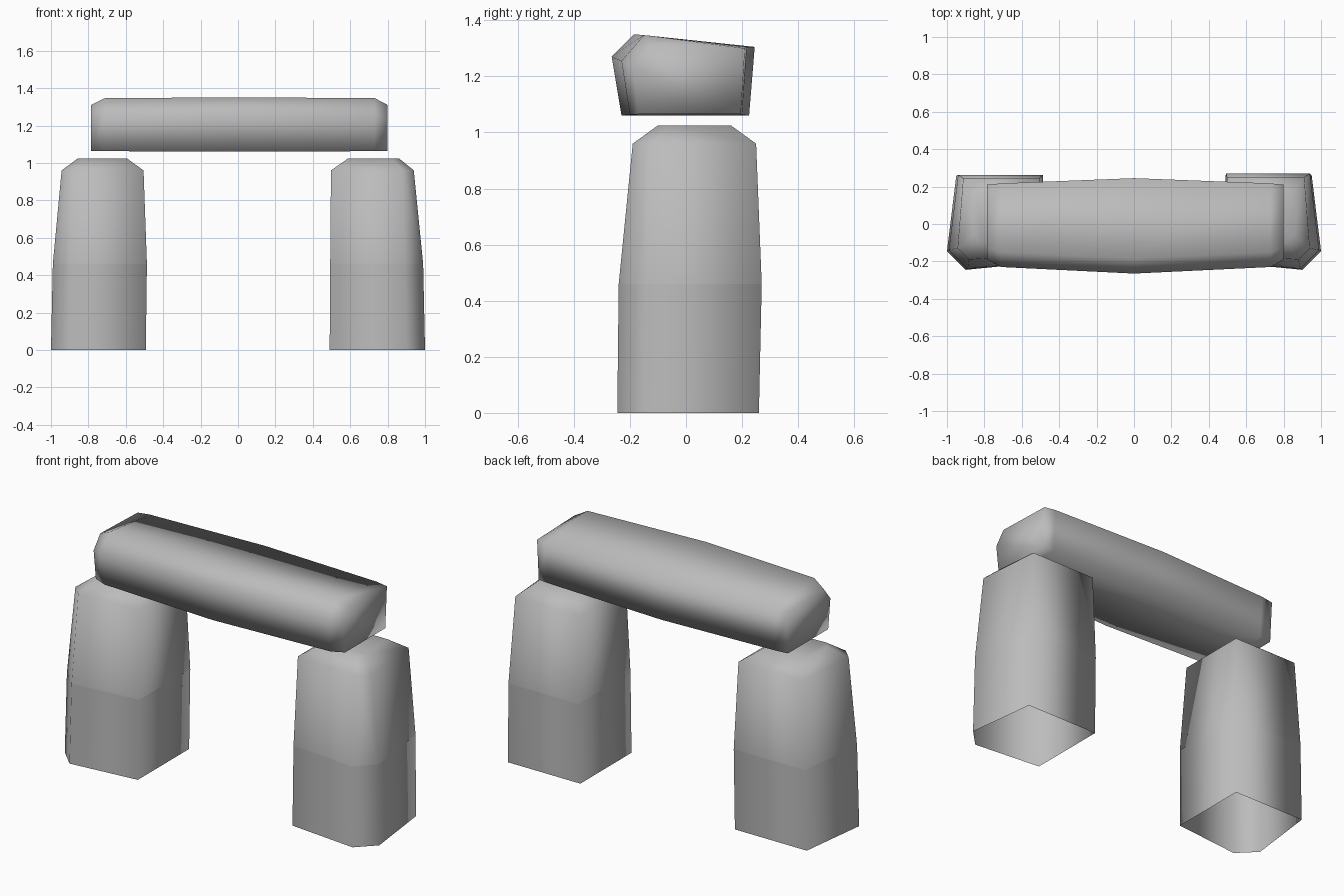
import bpy, bmesh

cube = bpy.data.objects.get("Cube")
if cube:
    bpy.data.objects.remove(cube, do_unlink=True)

stone = bpy.data.materials.new("grey_stone")
stone.use_nodes = True
grey = (0.5, 0.5, 0.5, 1)
stone.diffuse_color = grey
stone.node_tree.nodes["Principled BSDF"].inputs["Base Color"].default_value = grey


def loft(name, rings, cap_start, crease=None):
    """Skin a row of matching rings, cap the end and shade smooth."""
    bm = bmesh.new()
    rows = [[bm.verts.new(p) for p in ring] for ring in rings]
    n = len(rows[0])
    for a, b in zip(rows, rows[1:]):
        for i in range(n):
            j = (i + 1) % n
            bm.faces.new((a[i], a[j], b[j], b[i]))
    bm.faces.new(rows[-1])
    if cap_start:
        bm.faces.new(rows[0][::-1])
    bmesh.ops.recalc_face_normals(bm, faces=bm.faces)
    for f in bm.faces:
        f.smooth = True
    if crease is not None:
        for i in range(n):
            bm.edges.get((rows[crease][i], rows[crease][(i + 1) % n])).smooth = False
    mesh = bpy.data.meshes.new(name)
    bm.to_mesh(mesh)
    bm.free()
    mesh.materials.append(stone)
    obj = bpy.data.objects.new(name, mesh)
    bpy.context.collection.objects.link(obj)
    return obj


def upright(name, side, levels):
    """Tapering five-sided stone, open underneath, outer front corner cut."""
    rings = []
    for z, inner, outer, front, back, cut in levels:
        rings.append([(side * x, y, z) for x, y in (
            (inner, back), (outer - cut * 0.5, back), (outer, front + cut),
            (outer - cut, front), (inner, front + cut * 0.4))])
    return loft(name, rings, False, crease=1)


# Upright stones: height, inner x, outer x, front y, back y, corner cut
upright("left_upright", 1, [
    (0, 0.49, 1.0, -0.245, 0.26, 0.1), (0.46, 0.493, 0.99, -0.24, 0.27, 0.1),
    (0.96, 0.497, 0.94, -0.19, 0.25, 0.06), (1.025, 0.59, 0.86, -0.1, 0.16, 0.04)])
upright("right_upright", -1, [
    (0, 0.493, 1.0, -0.245, 0.26, 0.1), (0.46, 0.487, 0.99, -0.24, 0.262, 0.1),
    (0.96, 0.505, 0.943, -0.19, 0.245, 0.06), (1.025, 0.595, 0.855, -0.1, 0.16, 0.04)])

# Lintel: cross-sections (y, z) for the middle, shoulders and ends
middle = [(-0.23, 1.06), (-0.265, 1.27), (-0.185, 1.35), (0.245, 1.305), (0.225, 1.06)]
shoulder = [(-0.2, 1.063), (-0.23, 1.255), (-0.15, 1.347), (0.217, 1.305), (0.2, 1.063)]
end = [(-0.17, 1.065), (-0.19, 1.235), (-0.13, 1.31), (0.21, 1.3), (0.195, 1.065)]
sections = [(-0.785, end), (-0.71, shoulder), (0, middle), (0.73, shoulder), (0.8, end)]
loft("lintel", [[(x, y, z) for y, z in sec] for x, sec in sections], True)
